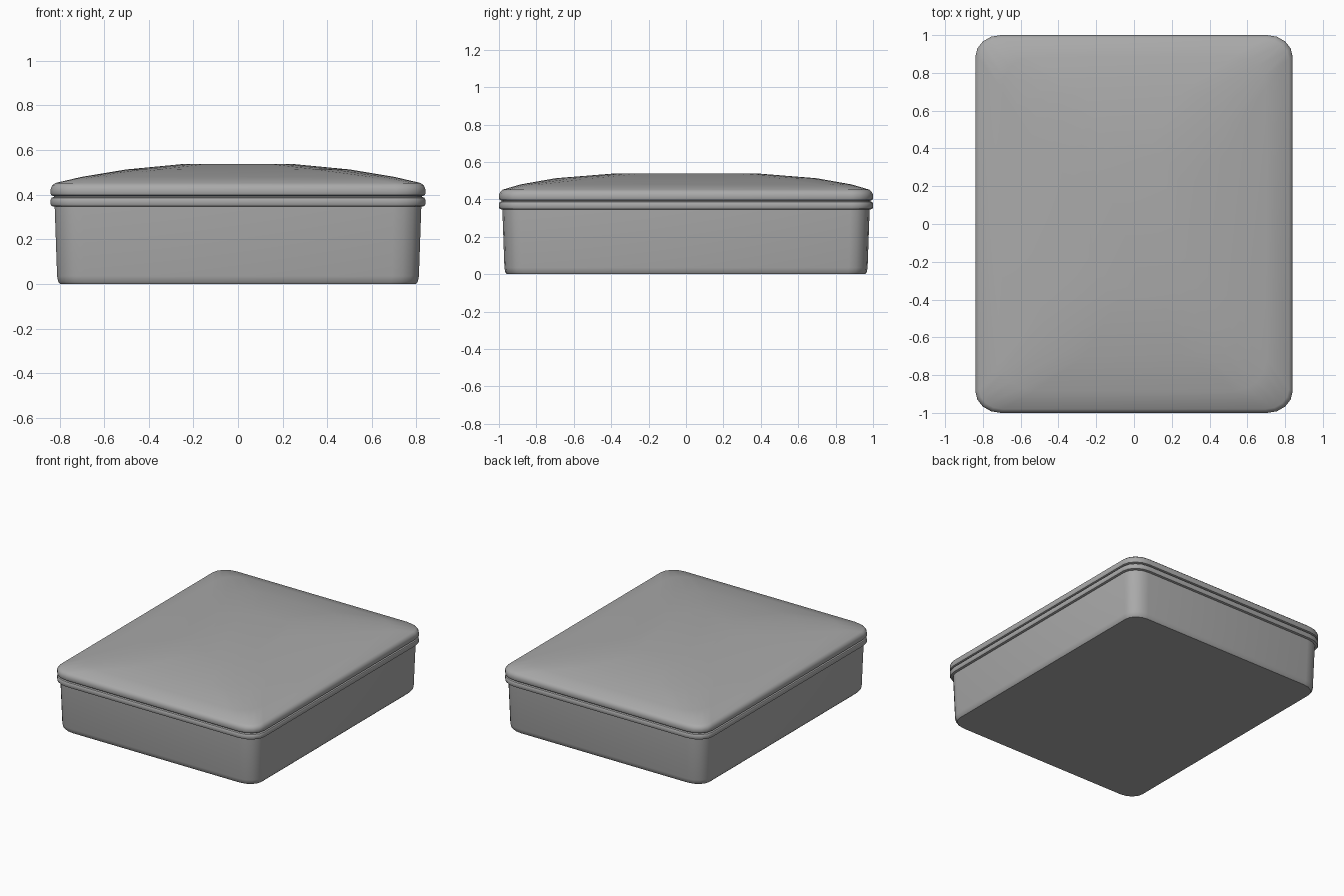
import bpy
import bmesh
import math

cube = bpy.data.objects.get("Cube")
if cube:
    bpy.data.objects.remove(cube, do_unlink=True)

HALF_X, HALF_Y = 0.84, 1.0
CORNER_STEPS = 4

grey = bpy.data.materials.new("plain grey")
grey.use_nodes = True
COLOUR = (0.4, 0.4, 0.4, 1)
grey.diffuse_color = COLOUR
grey.node_tree.nodes["Principled BSDF"].inputs["Base Color"].default_value = COLOUR


def rounded_ring(bm, hx, hy, rx, ry, z):
    """Rounded rectangle of vertices, counter-clockwise."""
    ring = []
    for quarter, (sx, sy) in enumerate(((1, 1), (-1, 1), (-1, -1), (1, -1))):
        for step in range(CORNER_STEPS + 1):
            a = math.pi / 2 * (quarter + step / CORNER_STEPS)
            ring.append(bm.verts.new((sx * (hx - rx) + rx * math.cos(a),
                                      sy * (hy - ry) + ry * math.sin(a), z)))
    return ring


def loft(name, sections):
    """Skin a stack of rounded rectangles and cap both ends."""
    bm = bmesh.new()
    rings = [rounded_ring(bm, *s) for s in sections]
    for low, high in zip(rings, rings[1:]):
        for i in range(len(low)):
            j = (i + 1) % len(low)
            bm.faces.new((low[i], low[j], high[j], high[i]))
    bm.faces.new(reversed(rings[0]))
    bm.faces.new(rings[-1])
    mesh = bpy.data.meshes.new(name)
    bm.to_mesh(mesh)
    bm.free()
    mesh.materials.append(grey)
    obj = bpy.data.objects.new(name, mesh)
    bpy.context.collection.objects.link(obj)
    bpy.ops.object.select_all(action='DESELECT')
    obj.select_set(True)
    bpy.context.view_layer.objects.active = obj
    bpy.ops.object.shade_smooth_by_angle(angle=math.radians(40))
    return obj


def inset(d, z):
    """Section set in from the widest outline by d."""
    return (HALF_X - d, HALF_Y - d, 0.135 - d / 2, 0.115 - d / 2, z)


# Tapered box body with a small rounded foot
loft("box_body", [inset(0.042, 0), inset(0.034, 0.01), inset(0.029, 0.035),
                  inset(0.018, 0.35)])

# Rolled bead around the mouth of the box
loft("box_rim", [inset(0.015, 0.346), inset(0.004, 0.35), inset(0, 0.358),
                 inset(0, 0.378), inset(0.004, 0.386), inset(0.014, 0.39)])

# Recessed seam between box and lid
loft("lid_seam", [inset(0.014, 0.385), inset(0.014, 0.402)])

# Lid: rounded skirt, then a shallow dome of shrinking rings
skirt = [inset(0.012, 0.394), inset(0.003, 0.398), inset(0, 0.405),
         inset(0, 0.425), inset(0.006, 0.44), inset(0.02, 0.452)]
dome = [(0.70, 0.885, 0.17, 0.17, 0.48),
        (0.50, 0.70, 0.24, 0.32, 0.513),
        (0.24, 0.39, 0.16, 0.24, 0.538)]
loft("lid", skirt + dome)
